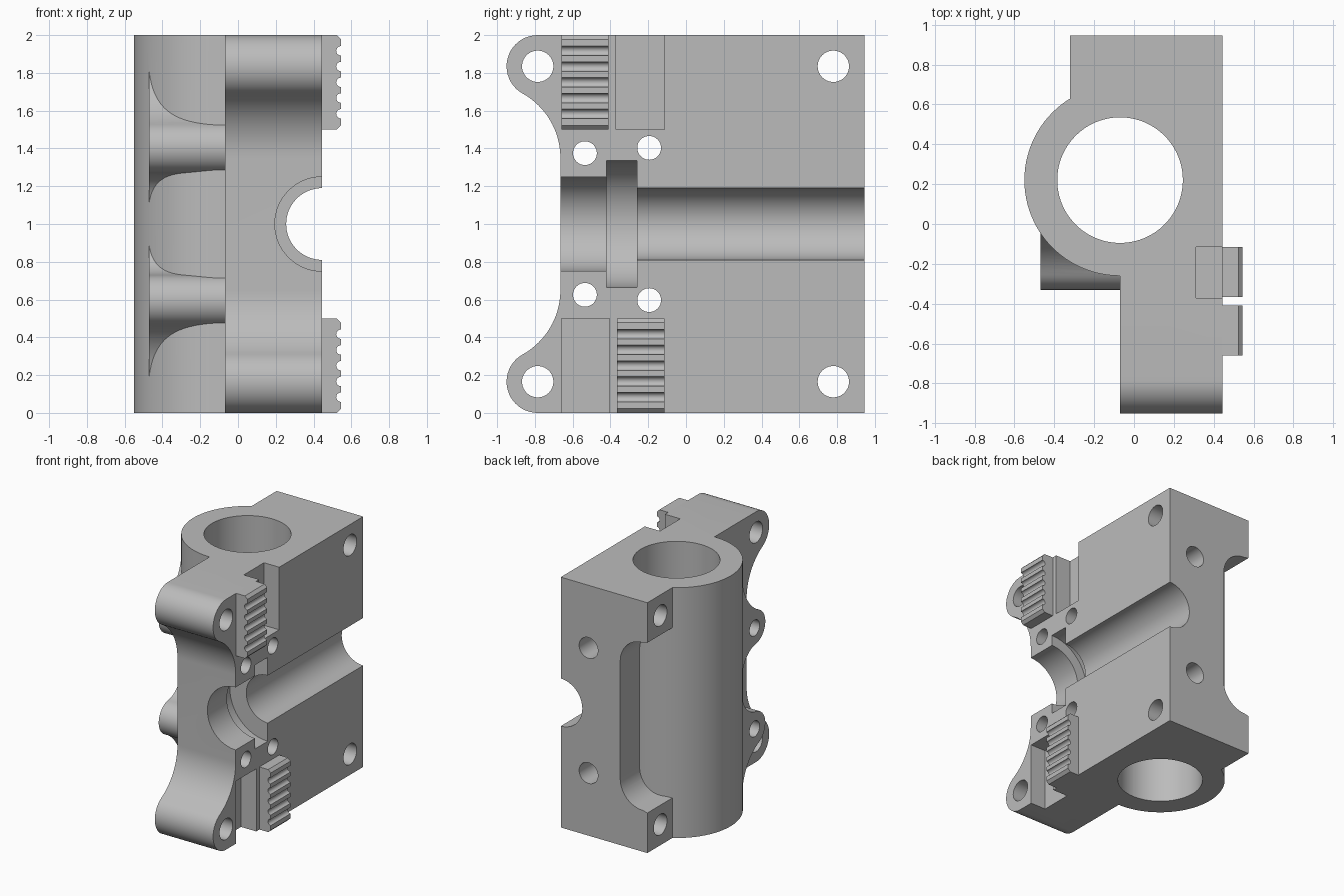
import bpy, bmesh
from math import sin, cos, atan2, pi, radians
from mathutils import Matrix, Vector

if "Cube" in bpy.data.objects:
    bpy.data.objects.remove(bpy.data.objects["Cube"], do_unlink=True)

grey = bpy.data.materials.new("plain grey")
grey.use_nodes = True
grey.diffuse_color = (0.5, 0.5, 0.5, 1)
grey.node_tree.nodes["Principled BSDF"].inputs["Base Color"].default_value = (0.5, 0.5, 0.5, 1)

HEIGHT = 2.0
FACE = 0.445          # flat mating face
BACK = 0.945
WEB = -0.07           # rear side of the plate
BORE = (-0.07, 0.22)  # vertical bore centre


def finish(bm, name):
    bmesh.ops.recalc_face_normals(bm, faces=bm.faces)
    mesh = bpy.data.meshes.new(name)
    bm.to_mesh(mesh)
    bm.free()
    mesh.materials.append(grey)
    ob = bpy.data.objects.new(name, mesh)
    bpy.context.collection.objects.link(ob)
    return ob


def prism(name, points, start, end, axis):
    """Extrude a 2D profile along x (points are y, z) or y (points are x, z)."""
    place = {"x": lambda p: (start, p[0], p[1]), "y": lambda p: (p[0], start, p[1])}[axis]
    step = {"x": Vector((end - start, 0, 0)), "y": Vector((0, end - start, 0))}[axis]
    bm = bmesh.new()
    face = bm.faces.new([bm.verts.new(place(p)) for p in points])
    made = bmesh.ops.extrude_face_region(bm, geom=[face])["geom"]
    bmesh.ops.translate(bm, vec=step, verts=[v for v in made if isinstance(v, bmesh.types.BMVert)])
    return finish(bm, name)


def box(name, x, y, z):
    return prism(name, [(y[0], z[0]), (y[1], z[0]), (y[1], z[1]), (y[0], z[1])], x[0], x[1], "x")


def rod(name, radius, start, end, segments=64):
    start, end = Vector(start), Vector(end)
    along = end - start
    turn = along.to_track_quat("Z", "Y").to_matrix().to_4x4()
    bm = bmesh.new()
    bmesh.ops.create_cone(bm, cap_ends=True, segments=segments, radius1=radius, radius2=radius,
                          depth=along.length, matrix=Matrix.Translation((start + end) / 2) @ turn)
    return finish(bm, name)


def combine(target, tool, operation):
    mod = target.modifiers.new("combine", "BOOLEAN")
    mod.operation, mod.object, mod.solver = operation, tool, "EXACT"
    bpy.context.view_layer.objects.active = target
    bpy.ops.object.modifier_apply(modifier=mod.name)
    bpy.data.objects.remove(tool, do_unlink=True)


def arc(cy, cz, r, a0, a1, n=20):
    return [(cy + r * cos(a0 + (a1 - a0) * i / n), cz + r * sin(a0 + (a1 - a0) * i / n))
            for i in range(n + 1)]


def neck(yc, zc, r, ye, ze):
    """Concave arc touching a round lobe and ending upright at (ye, ze)."""
    a, d = ye - yc, ze - zc
    big = (a * a + d * d - r * r) / (2 * (a + r))
    angle = atan2(-d, yc - ye + big)
    return angle, arc(ye - big, ze, big, angle, 0)


def mirrored(half):
    return half + [(u, HEIGHT - z) for u, z in reversed(half)]


# Main plate with two rounded ears at the front
angle, curve = neck(-0.785, 1.835, 0.165, -0.665, 1.35)
ears = [(BACK, HEIGHT)] + arc(-0.785, 1.835, 0.165, pi / 2, angle + pi) + curve[1:]
body = prism("clamp_body", mirrored(ears), WEB, FACE, "x")

# Rear block, scooped out between its corner bolts
block = box("rear_block", (-0.32, WEB + 0.1), (0.4, BACK), (0, HEIGHT))
scoop = [(-0.6, 1.68), (-0.32, 1.68)] + arc(-0.28, 1.47, 0.2, pi / 2, 0, 14)
combine(block, prism("scoop", mirrored(scoop), 0.2, 1.2, "y"), "DIFFERENCE")
combine(body, block, "UNION")

# Upright tube
combine(body, rod("tube", 0.48, (*BORE, 0), (*BORE, HEIGHT), 96), "UNION")

# Bolt bosses on the tube
top_angle, top_curve = neck(-0.195, 1.405, 0.135, -0.04, 1.87)
low_angle, low_curve = neck(-0.195, 1.405, 0.135, -0.04, 1.07)
boss = [(0.08, 1.87)] + top_curve[::-1] \
    + arc(-0.195, 1.405, 0.135, top_angle + pi, low_angle + pi)[1:-1] + low_curve
combine(body, prism("boss", mirrored(boss), -0.47, 0.0, "x"), "UNION")

# Vertical bore
combine(body, rod("bore", 0.315, (*BORE, -0.1), (*BORE, HEIGHT + 0.1), 96), "DIFFERENCE")

# Stepped half-round channel in the mating face
for r, y0, y1 in [(0.19, -0.5, 1.1), (0.25, -0.9, -0.4), (0.335, -0.42, -0.26)]:
    combine(body, rod("channel", r, (FACE, y0, 1), (FACE, y1, 1)), "DIFFERENCE")

# Pockets that take the opposite half's racks
combine(body, box("upper_pocket", (0.31, 0.7), (-0.37, -0.115), (1.5, 2.2)), "DIFFERENCE")
combine(body, box("lower_pocket", (0.31, 0.7), (-0.66, -0.405), (-0.2, 0.5)), "DIFFERENCE")

# Bolt holes, in pairs above and below the middle
for r, y, z in [(0.083, -0.785, 0.835), (0.083, 0.78, 0.835),
                (0.063, -0.535, 0.375), (0.063, -0.195, 0.403)]:
    for side in (-1, 1):
        combine(body, rod("hole", r, (-0.9, y, 1 + side * z), (0.9, y, 1 + side * z), 40), "DIFFERENCE")

# Blind holes in the back
for z in (0.5, 1.5):
    combine(body, rod("blind_hole", 0.083, (0.2, 0.6, z), (0.2, 1.1, z), 40), "DIFFERENCE")


# Toothed racks standing on the mating face
def rack(name, y0, y1, z0):
    tip, pitch, groove = 0.545, 0.5 / 6, 0.025
    pts = [(FACE, z0), (tip - 0.022, z0), (tip, z0 + 0.022)]
    for k in range(1, 6):
        pts += arc(tip, z0 + pitch * k, groove, -pi / 2, -3 * pi / 2, 10)
    pts += [(tip, z0 + 0.478), (tip - 0.022, z0 + 0.5), (FACE, z0 + 0.5)]
    return prism(name, pts, y0, y1, "y")


parts = [body, rack("upper_rack", -0.66, -0.41, 1.5), rack("lower_rack", -0.365, -0.115, 0)]

# Smooth the curved walls, keep the edges crisp
for ob in parts:
    bpy.ops.object.select_all(action="DESELECT")
    ob.select_set(True)
    bpy.context.view_layer.objects.active = ob
    bpy.ops.object.shade_smooth_by_angle(angle=radians(30))
